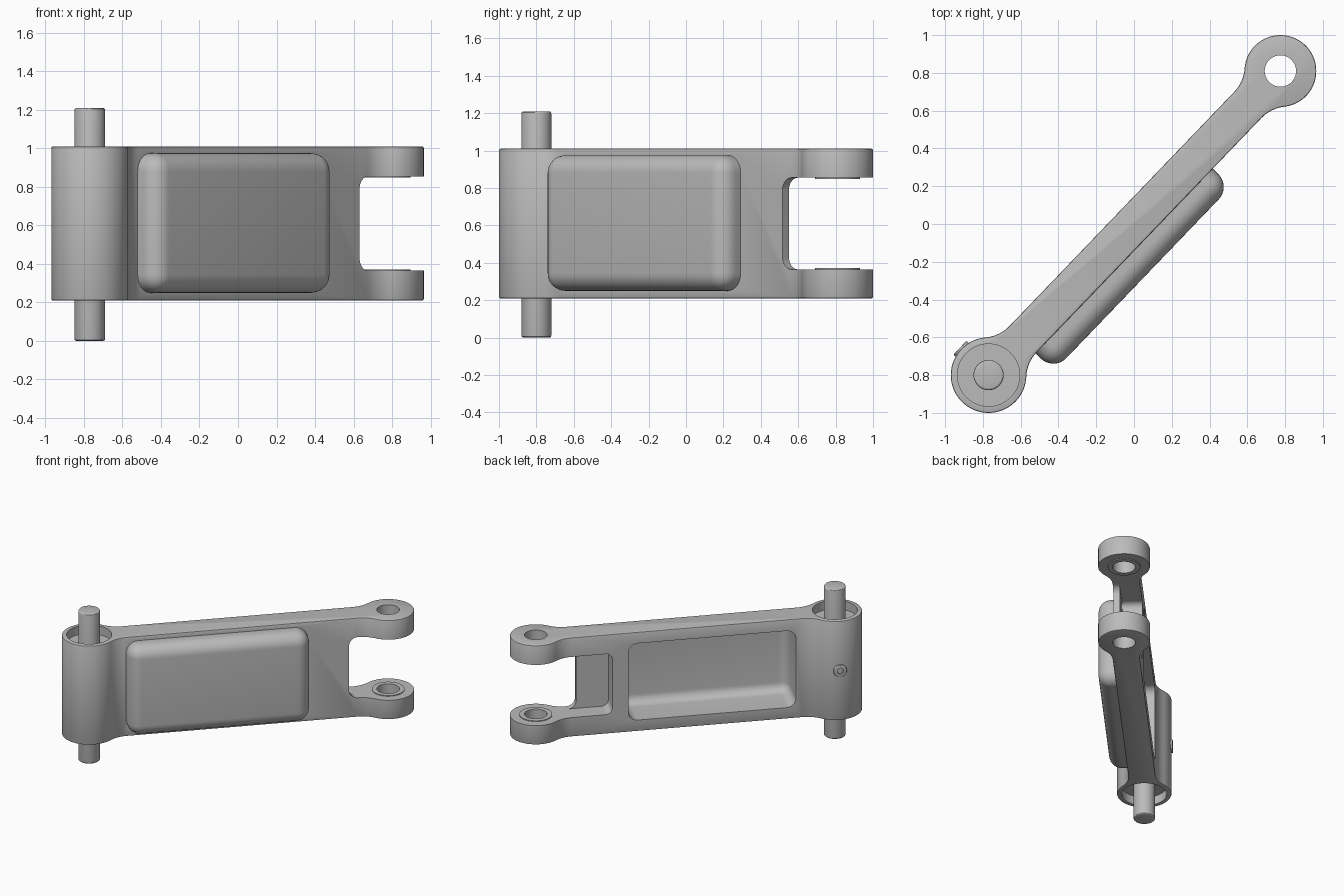
import bpy, bmesh
from math import pi, cos, sin, atan2, hypot, sqrt
from mathutils import Matrix, Vector

cube = bpy.data.objects.get("Cube")
if cube:
    bpy.data.objects.remove(cube, do_unlink=True)

# Single metal colour
metal = bpy.data.materials.new("grey metal")
metal.use_nodes = True
GREY = (0.5, 0.5, 0.5, 1)
metal.diffuse_color = GREY
metal.node_tree.nodes["Principled BSDF"].inputs["Base Color"].default_value = GREY

# Local frame: x runs from the pin to the fork, -y is the bulged side
PIN, EYE = Vector((-0.77, -0.8)), Vector((0.775, 0.81))
SPAN = EYE - PIN
LENGTH = SPAN.length
LOW, HIGH = 0.21, 1.01
MID = (LOW + HIGH) / 2


def finish(bm, name):
    bmesh.ops.recalc_face_normals(bm, faces=bm.faces)
    mesh = bpy.data.meshes.new(name)
    bm.to_mesh(mesh)
    bm.free()
    mesh.materials.append(metal)
    ob = bpy.data.objects.new(name, mesh)
    bpy.context.collection.objects.link(ob)
    return ob


def rounded_box(name, x, y, z, radius, axis=None):
    """Box between ranges; rounds all edges, or only those along one axis."""
    bm = bmesh.new()
    bmesh.ops.create_cube(bm, size=1)
    for v in bm.verts:
        v.co = [r[0] if c < 0 else r[1] for r, c in zip((x, y, z), v.co)]
    edges = [e for e in bm.edges if axis is None
             or abs((e.verts[0].co - e.verts[1].co).normalized()[axis]) > 0.9]
    bmesh.ops.bevel(bm, geom=edges, offset=radius, segments=8, profile=0.5, affect='EDGES')
    return finish(bm, name)


def cylinder(name, x, y, z, radius, depth, sides=64, chamfer=0, along_y=False):
    bm = bmesh.new()
    bmesh.ops.create_cone(bm, cap_ends=True, segments=sides, radius1=radius,
                          radius2=radius, depth=depth)
    if chamfer:
        rim = [e for e in bm.edges if abs(e.verts[0].co.z - e.verts[1].co.z) < 1e-5]
        bmesh.ops.bevel(bm, geom=rim, offset=chamfer, segments=3, profile=0.5, affect='EDGES')
    if along_y:
        bmesh.ops.rotate(bm, verts=bm.verts, matrix=Matrix.Rotation(pi / 2, 3, 'X'))
    bmesh.ops.translate(bm, verts=bm.verts, vec=(x, y, z))
    return finish(bm, name)


def combine(ob, tool, operation):
    mod = ob.modifiers.new(operation.lower(), 'BOOLEAN')
    mod.operation, mod.solver, mod.object = operation, 'EXACT', tool
    tool.hide_render = True
    bpy.context.view_layer.objects.active = ob
    bpy.ops.object.modifier_apply(modifier=mod.name)
    bpy.data.objects.remove(tool, do_unlink=True)


def arc(cx, cy, r, start, end, n):
    return [(cx + r * cos(start + (end - start) * i / n),
             cy + r * sin(start + (end - start) * i / n)) for i in range(n + 1)]


def arm_body(name, r_pin=0.2, r_eye=0.19, half=0.1, fillet=0.2):
    """Dog-bone plate: two round ends blended into a straight web."""
    fy = half + fillet
    fa = sqrt((r_pin + fillet) ** 2 - fy ** 2)
    fb = sqrt((r_eye + fillet) ** 2 - fy ** 2)
    pa, pb = atan2(fy, fa), atan2(fy, fb)
    upper = (arc(0, 0, r_pin, pi, pa, 28)
             + arc(fa, fy, fillet, pa - pi, -pi / 2, 8)[1:]
             + arc(LENGTH - fb, fy, fillet, -pi / 2, -pb, 8)
             + arc(LENGTH, 0, r_eye, pi - pb, 0, 28)[1:])
    outline = upper + [(x, -y) for x, y in reversed(upper[1:-1])]
    bm = bmesh.new()
    base = bm.faces.new([bm.verts.new((x, y, LOW)) for x, y in outline])
    top = bmesh.ops.extrude_face_region(bm, geom=[base])["geom"]
    bmesh.ops.translate(bm, verts=[v for v in top if isinstance(v, bmesh.types.BMVert)],
                        vec=(0, 0, HIGH - LOW))
    bmesh.ops.recalc_face_normals(bm, faces=bm.faces)
    rim = [e for e in bm.edges if abs(e.verts[0].co.z - e.verts[1].co.z) < 1e-5]
    bmesh.ops.bevel(bm, geom=rim, offset=0.008, segments=2, profile=0.5, affect='EDGES')
    return finish(bm, name)


# Arm with the hollow bulge on its front side
arm = arm_body("arm")
combine(arm, rounded_box("bulge", (0.255, 1.61), (-0.235, 0.08), (0.25, 0.975), 0.095), 'UNION')
combine(arm, rounded_box("pocket", (0.31, 1.56), (-0.2, 0.4), (0.3, 0.92), 0.07), 'DIFFERENCE')

# Fork gap and the shallow recess behind it
GAP = (0.365, 0.855)
combine(arm, rounded_box("gap", (1.92, 2.7), (-0.5, 0.5), GAP, 0.065, axis=1), 'DIFFERENCE')
combine(arm, rounded_box("recess", (1.68, 2.7), (-0.05, 0.5), GAP, 0.05, axis=1), 'DIFFERENCE')

# Raised rings on the inner fork faces, then the eye holes
for face, side in zip(GAP, (-1, 1)):
    combine(arm, cylinder("ring", LENGTH, 0, face + side * 0.02, 0.12, 0.052), 'UNION')
combine(arm, cylinder("eye_hole", LENGTH, 0, MID, 0.083, 2), 'DIFFERENCE')

# Counterbores at both ends of the pin boss
for z in (LOW, HIGH):
    combine(arm, cylinder("counterbore", 0, 0, z, 0.165, 0.14), 'DIFFERENCE')

# Hinge pin
pin = cylinder("hinge_pin", 0, 0, 0.605, 0.08, 1.21, 48, 0.012)

# Set screw with hexagonal socket on the back of the boss
screw = cylinder("set_screw", 0, 0.18, MID, 0.05, 0.06, 32, 0.006, True)
combine(screw, cylinder("socket", 0, 0.22, MID, 0.026, 0.06, 6, 0, True), 'DIFFERENCE')

# Shade and turn everything into place
bpy.ops.object.select_all(action='DESELECT')
for ob in (arm, pin, screw):
    ob.location = (PIN.x, PIN.y, 0)
    ob.rotation_euler.z = atan2(SPAN.y, SPAN.x)
    ob.select_set(True)
    bpy.context.view_layer.objects.active = ob
bpy.ops.object.shade_smooth_by_angle(angle=pi / 6)
